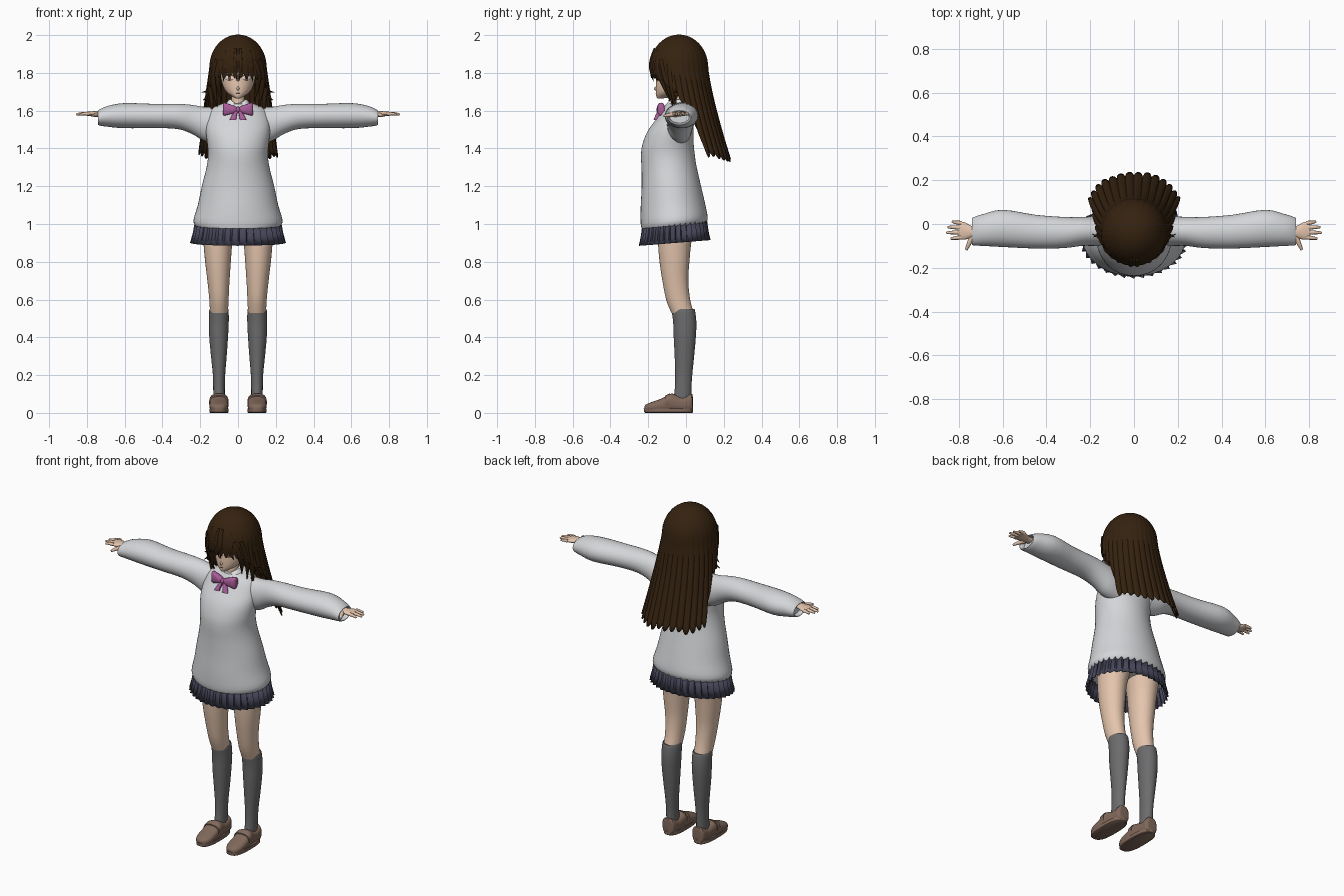
import bpy, bmesh, random
from math import sin, cos, pi, copysign
from mathutils import Matrix, Vector

random.seed(4)
cube = bpy.data.objects.get("Cube")
if cube:
    bpy.data.objects.remove(cube)


def material(name, r, g, b):
    m = bpy.data.materials.new(name)
    m.use_nodes = True
    m.diffuse_color = (r, g, b, 1)
    bsdf = next(n for n in m.node_tree.nodes if n.type == 'BSDF_PRINCIPLED')
    bsdf.inputs["Base Color"].default_value = (r, g, b, 1)
    return m


KNIT = material("pale grey knit", .66, .67, .69)
NAVY = material("navy cloth", .06, .06, .1)
SKIN = material("skin", .78, .56, .42)
SOCK = material("grey sock", .15, .15, .155)
LEATHER = material("brown leather", .22, .14, .105)
PURPLE = material("purple ribbon", .4, .11, .32)
HAIR = material("dark brown hair", .035, .016, .005)
WHITE = material("white", .8, .8, .8)
IRIS = material("reddish brown", .2, .06, .04)


def finish(name, bm, mat, mirror=False, thick=0):
    bmesh.ops.remove_doubles(bm, verts=bm.verts, dist=1e-5)
    bmesh.ops.recalc_face_normals(bm, faces=bm.faces)
    me = bpy.data.meshes.new(name)
    bm.to_mesh(me)
    bm.free()
    me.materials.append(mat)
    ob = bpy.data.objects.new(name, me)
    bpy.context.collection.objects.link(ob)
    if thick:
        mod = ob.modifiers.new("thickness", 'SOLIDIFY')
        mod.thickness, mod.offset = thick, 0
    if mirror:
        ob.modifiers.new("mirror", 'MIRROR')
    return ob


def skin_grid(bm, rows, caps=False):
    """Join closed rows of points with quads."""
    vs = [[bm.verts.new(p) for p in row] for row in rows]
    n = len(vs[0])
    for a, b in zip(vs, vs[1:]):
        for i in range(n):
            bm.faces.new((a[i], a[(i + 1) % n], b[(i + 1) % n], b[i]))
    if caps:
        bm.faces.new(vs[0])
        bm.faces.new(vs[-1])


def smoothed(rings, k):
    """Catmull-Rom interpolation between the rings."""
    out = []
    for i in range(len(rings) - 1):
        q = [rings[max(i - 1, 0)], rings[i], rings[i + 1], rings[min(i + 2, len(rings) - 1)]]
        for j in range(k):
            t = j / k
            out.append([.5 * (2 * b + (c - a) * t + (2 * a - 5 * b + 4 * c - d) * t * t
                              + (3 * b - a - 3 * c + d) * t ** 3) for a, b, c, d in zip(*q)])
    return out + [rings[-1]]


def loft(name, rings, mat, axis='z', n=32, p=2, tilt=0, mirror=False, sub=3):
    """Rings are (position, a_min, a_max, b_min, b_max) across the axis."""
    rows = []
    for t, a0, a1, b0, b1 in smoothed(rings, sub):
        row = []
        for i in range(n):
            c, s = cos(2 * pi * i / n), sin(2 * pi * i / n)
            a = (a0 + a1) / 2 + (a1 - a0) / 2 * copysign(abs(c) ** (2 / p), c)
            b = (b0 + b1) / 2 + (b1 - b0) / 2 * copysign(abs(s) ** (2 / p), s)
            row.append({'z': (a, b, t + tilt * (b + .06)), 'x': (t, a, b), 'y': (a, t, b)}[axis])
        rows.append(row)
    bm = bmesh.new()
    skin_grid(bm, rows, caps=True)
    return finish(name, bm, mat, mirror)


def ellipsoid(name, pos, size, mat, turn=0, mirror=False):
    bm = bmesh.new()
    m = Matrix.Translation(pos) @ Matrix.Rotation(turn, 4, 'Z') @ Matrix.Diagonal((*size, 1))
    bmesh.ops.create_uvsphere(bm, u_segments=20, v_segments=12, radius=1, matrix=m)
    return finish(name, bm, mat, mirror)


def strands(name, paths, mat, radii, mirror=True):
    """Tapered round curves, optionally repeated on the other side."""
    cu = bpy.data.curves.new(name, 'CURVE')
    cu.dimensions, cu.bevel_depth, cu.bevel_resolution = '3D', 1, 2
    cu.use_fill_caps, cu.resolution_u = True, 5
    for path in paths:
        for side in ((1, -1) if mirror else (1,)):
            sp = cu.splines.new('NURBS')
            sp.points.add(len(path) - 1)
            for pt, co, r in zip(sp.points, path, radii):
                pt.co, pt.radius = (side * co[0], co[1], co[2], 1), r
            sp.order_u, sp.use_endpoint_u = 3, True
    cu.materials.append(mat)
    bpy.context.collection.objects.link(bpy.data.objects.new(name, cu))


# Sweater body and sleeves
body = [(.99, .225, -.235, .105), (1.02, .236, -.24, .115), (1.1, .213, -.24, .1),
        (1.2, .192, -.235, .077), (1.3, .167, -.235, .055), (1.37, .158, -.238, .045),
        (1.43, .163, -.232, .04), (1.5, .17, -.205, .04), (1.56, .165, -.16, .045),
        (1.61, .14, -.125, .04), (1.64, .07, -.105, .02)]
loft("sweater_body", [(z, -w, w, f, b) for z, w, f, b in body], KNIT, n=48, tilt=.08)
loft("sweater_sleeve", [
    (.1, -.1, .035, 1.42, 1.62), (.18, -.1, .035, 1.44, 1.62), (.24, -.1, .032, 1.475, 1.63),
    (.32, -.11, .032, 1.503, 1.636), (.45, -.112, .042, 1.508, 1.636),
    (.6, -.105, .065, 1.507, 1.64), (.69, -.1, .045, 1.515, 1.625),
    (.735, -.098, .03, 1.522, 1.605), (.738, -.09, .022, 1.53, 1.598),
    (.715, -.085, .017, 1.535, 1.593)], KNIT, axis='x', mirror=True)

# Pleated skirt
bm = bmesh.new()
rows = []
for z, rx, ry in ((1.02, .225, .168), (.95, .238, .177), (.9, .252, .188)):
    row = []
    for i in range(36):
        for shift, k in ((0, 1), (.2, .93)):
            a = 2 * pi * (i + shift) / 36
            y = -.06 + k * ry * sin(a)
            row.append((k * rx * cos(a), y, z + .08 * (y + .06)))
    rows.append(row)
skin_grid(bm, rows)
finish("pleated_skirt", bm, NAVY, thick=.004)

# Legs, socks and shoes
loft("leg", [(1.0, .012, .19, -.15, .05), (.9, .03, .183, -.148, .028), (.8, .038, .174, -.14, .018),
             (.7, .045, .162, -.125, .012), (.6, .05, .152, -.105, .022),
             (.53, .053, .148, -.078, .04)], SKIN, mirror=True)
loft("sock", [(.547, .056, .146, -.07, .04), (.545, .05, .152, -.076, .047), (.48, .049, .154, -.068, .055),
              (.4, .053, .152, -.065, .052), (.3, .06, .143, -.06, .043), (.2, .068, .133, -.057, .033),
              (.12, .07, .131, -.06, .028), (.06, .07, .13, -.07, .03)], SOCK, mirror=True)
loft("shoe_upper", [(.036, .08, .12, .01, .085), (.028, .062, .138, .005, .102), (-.02, .058, .142, .005, .085),
                    (-.065, .055, .146, .005, .1), (-.085, .053, .149, .005, .1),
                    (-.13, .051, .151, .005, .076), (-.18, .054, .148, .005, .058),
                    (-.21, .07, .133, .008, .046), (-.22, .088, .116, .012, .035)],
     LEATHER, axis='y', p=2.6, mirror=True)
loft("shoe_sole", [(0, .054, .146, -.215, .034), (.004, .05, .152, -.222, .038),
                   (.024, .05, .152, -.224, .038)], LEATHER, p=2.7, sub=1, mirror=True)
loft("shoe_strap", [(-.085, .051, .151, .02, .103), (-.11, .049, .153, .02, .092)],
     LEATHER, axis='y', p=2.6, sub=1, mirror=True)

# Hands
loft("palm", [(.69, -.062, -.015, 1.565, 1.598), (.74, -.062, -.01, 1.57, 1.598),
              (.775, -.072, .008, 1.57, 1.596), (.805, -.068, .012, 1.574, 1.592)],
     SKIN, axis='x', n=20, mirror=True)
fingers = [[(.79, y, 1.584), (x - .02, y + dy / 2, 1.585), (x, y + dy, 1.579)]
           for y, x, dy in ((-.061, .838, -.006), (-.038, .857, -.002), (-.016, .852, .002), (.004, .832, .006))]
strands("fingers", fingers, SKIN, (.0105, .009, .005))
strands("thumb", [[(.735, -.05, 1.58), (.755, -.09, 1.578), (.767, -.118, 1.572)]], SKIN, (.014, .011, .006))

# Neck and head
loft("neck", [(1.58, -.045, .045, -.1, 0), (1.64, -.036, .036, -.092, -.015), (1.72, -.036, .036, -.09, -.01)], SKIN)
head = [(1.665, .012, -.15, -.12), (1.675, .03, -.157, -.07), (1.695, .058, -.159, -.03),
        (1.73, .08, -.16, .02), (1.78, .092, -.158, .05), (1.84, .1, -.163, .07),
        (1.9, .095, -.15, .07), (1.95, .06, -.1, .04)]
loft("head", [(z, -w, w, f, b) for z, w, f, b in head], SKIN)
ellipsoid("nose", (0, -.158, 1.717), (.007, .011, .01), SKIN)
ellipsoid("mouth", (0, -.158, 1.693), (.012, .003, .0016), IRIS)
ellipsoid("eye_white", (.046, -.144, 1.774), (.023, .004, .014), WHITE, .55, True)
ellipsoid("iris", (.045, -.147, 1.774), (.011, .004, .014), IRIS, .55, True)
ellipsoid("upper_lash", (.047, -.147, 1.788), (.025, .004, .003), HAIR, .55, True)

# Shirt collar with an open front
collar = loft("shirt_collar", [(1.6, -.085, .085, -.115, .02), (1.63, -.07, .07, -.112, .008),
                               (1.66, -.046, .046, -.102, -.005)], WHITE)
for v in collar.data.vertices:
    if v.co.y < -.07 and v.co.z > 1.62:
        v.co.z -= .035 * max(0, 1 - abs(v.co.x) / .04)

# Ribbon bow
loft("bow_loop", [(.004, -.15, -.125, 1.593, 1.618), (.03, -.155, -.118, 1.584, 1.629),
                  (.07, -.15, -.113, 1.574, 1.642), (.08, -.14, -.115, 1.58, 1.636)],
     PURPLE, axis='x', n=16, p=3, mirror=True)
loft("bow_tail", [(1.6, 0, .016, -.15, -.13), (1.575, .006, .032, -.162, -.14),
                  (1.55, .01, .046, -.172, -.15)], PURPLE, n=12, p=3, mirror=True)
ellipsoid("bow_knot", (0, -.142, 1.605), (.014, .015, .016), PURPLE)

# Long hair: one fluted shell from the crown, cut short over the face
LOCKS = 32
jitter = [random.uniform(-.014, .014) for _ in range(LOCKS)]
LENGTHS = [(0, 1.785), (.95, 1.772), (1.3, 1.66), (1.65, 1.6), (1.85, 1.36), (pi + .01, 1.33)]


def hair_end(th):
    a = min(th, 2 * pi - th)
    for (a0, z0), (a1, z1) in zip(LENGTHS, LENGTHS[1:]):
        if a <= a1:
            return z0 + (z1 - z0) * (a - a0) / (a1 - a0)


def hair_point(th, s):
    lock = th / (2 * pi) * LOCKS
    groove = abs(lock % 1 * 2 - 1)
    end = hair_end(th) + .03 * groove ** 2 + jitter[int(lock) % LOCKS]
    if s < .4:
        z, r = 1.83 + .17 * cos(s / .4 * pi / 2), sin(s / .4 * pi / 2)
    else:
        z, r = 1.83 + (end - 1.83) * (s - .4) / .6, 1
    f = max(0, 1.83 - z) / .5
    r *= 1 - (.015 + .04 * f) * groove ** 3 * min(1, 2 * s)
    return Vector((r * (.149 + .073 * f) * sin(th),
                   -.037 + .117 * f ** 1.3 - r * (.152 + .008 * f) * cos(th), z))


bm = bmesh.new()
COLUMNS = LOCKS * 6
skin_grid(bm, [[hair_point(2 * pi * i / COLUMNS, j / 26) for i in range(COLUMNS)] for j in range(27)])
finish("long_hair", bm, HAIR, thick=.006)

# Loose locks framing the face and flicking outward
strands("face_locks", [
    [(.085, -.15, 1.87), (.108, -.14, 1.79), (.104, -.11, 1.72), (.085, -.085, 1.65)],
    [(.11, -.13, 1.87), (.13, -.11, 1.78), (.125, -.085, 1.7), (.11, -.07, 1.62)],
    [(.13, -.09, 1.85), (.147, -.08, 1.75), (.14, -.06, 1.66), (.135, -.05, 1.57)]],
    HAIR, (.012, .017, .013, .002))
strands("flicked_locks", [
    [(.14, -.07, 1.8), (.15, -.07, 1.73), (.16, -.06, 1.7), (.192, -.045, 1.698)],
    [(.14, -.05, 1.78), (.15, -.05, 1.7), (.165, -.05, 1.67), (.185, -.06, 1.655)]],
    HAIR, (.01, .009, .007, .001))
strands("fringe_locks", [
    [(.012, -.165, 1.93), (.016, -.188, 1.86), (.012, -.184, 1.8), (.004, -.172, 1.755)],
    [(.06, -.15, 1.92), (.07, -.17, 1.85), (.072, -.164, 1.79), (.078, -.15, 1.755)]],
    HAIR, (.006, .012, .009, .001))

# Smooth shading with crisp edges kept
bpy.ops.object.select_all(action='DESELECT')
for ob in bpy.context.collection.objects:
    if ob.type == 'MESH':
        ob.select_set(True)
        bpy.context.view_layer.objects.active = ob
bpy.ops.object.shade_smooth_by_angle(angle=.7)
